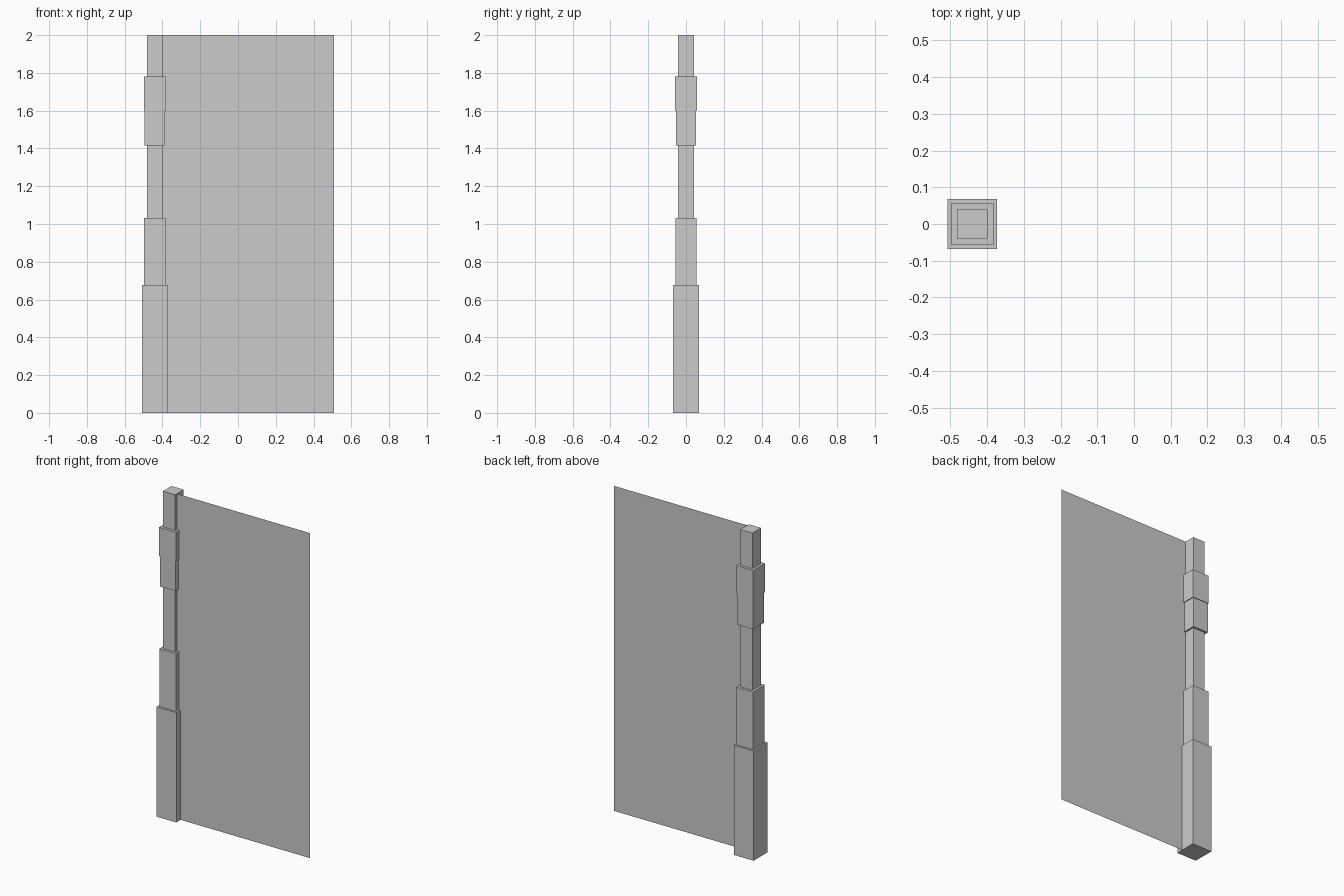
import bpy, bmesh
from mathutils import Matrix

if "Cube" in bpy.data.objects:
    bpy.data.objects.remove(bpy.data.objects["Cube"])

POST_X = -0.44


def make_object(name, bm):
    mesh = bpy.data.meshes.new(name)
    bm.to_mesh(mesh)
    bm.free()
    obj = bpy.data.objects.new(name, mesh)
    bpy.context.collection.objects.link(obj)
    return obj


def square_block(name, half, z0, z1, x=POST_X):
    """Square-section block between two heights."""
    bm = bmesh.new()
    fit = Matrix.Translation((x, 0, (z0 + z1) / 2)) @ Matrix.Diagonal((2 * half, 2 * half, z1 - z0, 1))
    bmesh.ops.create_cube(bm, size=1, matrix=fit)
    return make_object(name, bm)


# Slim post with thicker sleeves around it
square_block("post", 0.0415, 0, 2)
square_block("post_base", 0.0675, 0, 0.676)
square_block("lower_sleeve", 0.0565, 0.676, 1.032)
square_block("upper_sleeve_bottom", 0.053, 1.415, 1.602, POST_X - 0.001)
square_block("upper_sleeve_top", 0.057, 1.602, 1.78)

# Thin single-sided panel running from inside the post
bm = bmesh.new()
x0, x1, y = POST_X, 0.507, -0.025
bm.faces.new([bm.verts.new((px, y, pz)) for px, pz in ((x0, 0), (x1, 0), (x1, 2), (x0, 2))])
make_object("fence_panel", bm)
